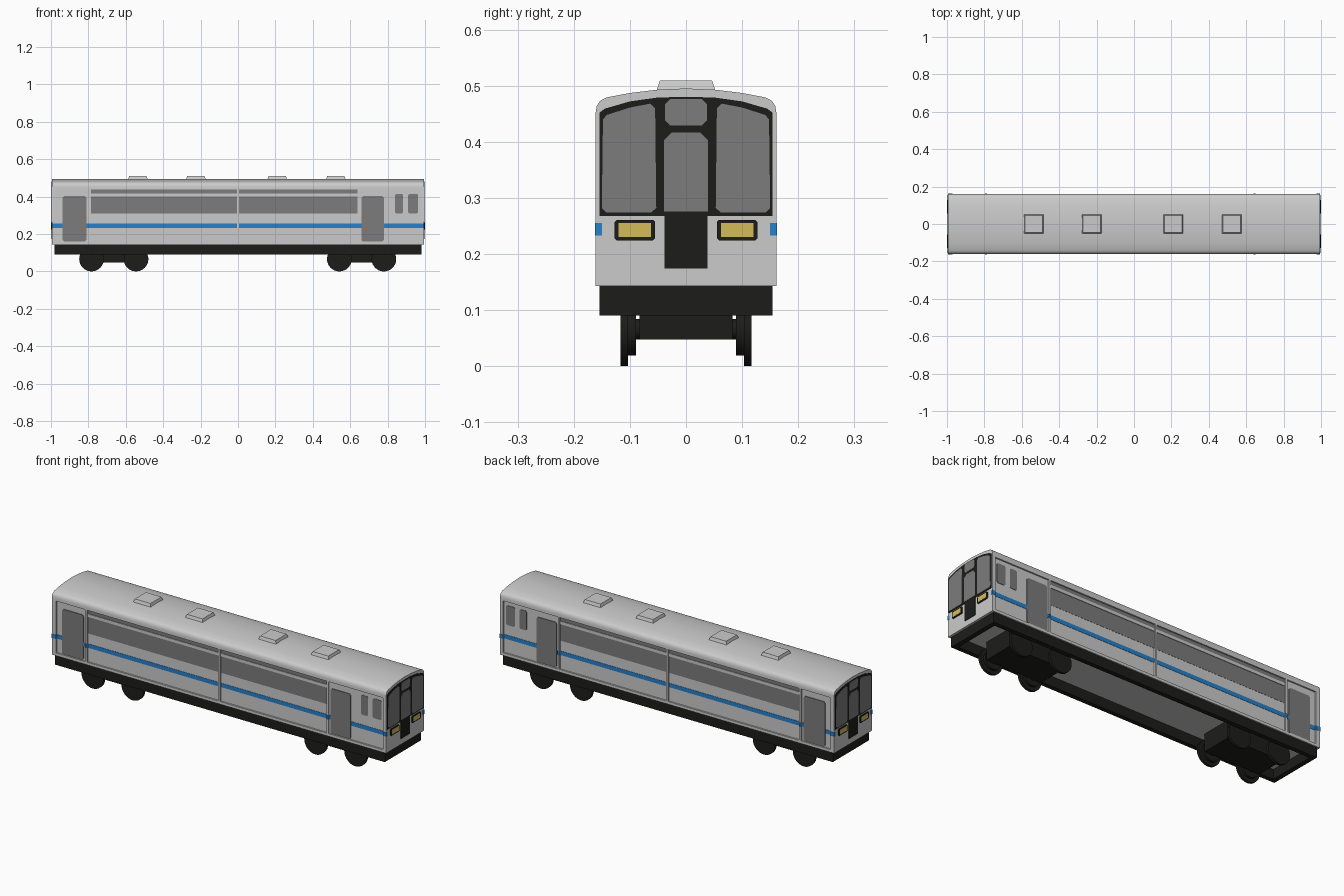
import bpy, bmesh, math
from mathutils import Vector

if "Cube" in bpy.data.objects:
    bpy.data.objects.remove(bpy.data.objects["Cube"])


def material(name, rgb):
    m = bpy.data.materials.new(name)
    m.diffuse_color = (*rgb, 1)
    m.use_nodes = True
    m.node_tree.nodes["Principled BSDF"].inputs["Base Color"].default_value = m.diffuse_color
    return m


DARK = material("dark", (0.012, 0.012, 0.01))
GLASS = material("tinted_grey", (0.2, 0.2, 0.2))
BLUE = material("blue", (0.02, 0.22, 0.6))
YELLOW = material("lamp_yellow", (0.65, 0.5, 0.1))


def prism(name, pts, axis, a, b, mat=None):
    """Extrude a 2D outline from a to b along axis x (pts = y,z) or y (pts = x,z)."""
    bm = bmesh.new()
    place = (lambda p: (a, p[0], p[1])) if axis == 'x' else (lambda p: (p[0], a, p[1]))
    face = bm.faces.new([bm.verts.new(place(p)) for p in pts])
    ext = bmesh.ops.extrude_face_region(bm, geom=[face])
    move = Vector((b - a, 0, 0)) if axis == 'x' else Vector((0, b - a, 0))
    bmesh.ops.translate(bm, vec=move, verts=[v for v in ext['geom'] if isinstance(v, bmesh.types.BMVert)])
    bmesh.ops.recalc_face_normals(bm, faces=bm.faces)
    me = bpy.data.meshes.new(name)
    bm.to_mesh(me)
    bm.free()
    ob = bpy.data.objects.new(name, me)
    bpy.context.collection.objects.link(ob)
    if mat:
        me.materials.append(mat)
    return ob


def rect(x0, x1, z0, z1, c=0.0):
    if c == 0:
        return [(x0, z0), (x1, z0), (x1, z1), (x0, z1)]
    return [(x0 + c, z0), (x1 - c, z0), (x1, z0 + c), (x1, z1 - c),
            (x1 - c, z1), (x0 + c, z1), (x0, z1 - c), (x0, z0 + c)]


def box(name, x0, x1, y0, y1, z0, z1, mat=None):
    return prism(name, rect(x0, x1, z0, z1), 'y', y0, y1, mat)


def activate(ob):
    bpy.ops.object.select_all(action='DESELECT')
    ob.select_set(True)
    bpy.context.view_layer.objects.active = ob


def smooth(ob):
    activate(ob)
    bpy.ops.object.shade_smooth_by_angle(angle=math.radians(35))


def cylinder(name, x, y, z, r, depth, mat):
    bpy.ops.mesh.primitive_cylinder_add(vertices=32, radius=r, depth=depth, location=(x, y, z),
                                        rotation=(math.pi / 2, 0, 0))
    ob = bpy.context.object
    ob.name = name
    ob.data.materials.append(mat)
    smooth(ob)


def mirrored(half):
    return half + [(-y, z) for y, z in reversed(half) if y > 0]


# Body shell with arched roof
body = prism("body", mirrored([(0.161, 0.143), (0.161, 0.452), (0.159, 0.464), (0.153, 0.473), (0.142, 0.479),
                               (0.10, 0.487), (0.05, 0.493), (0, 0.495)]), 'x', -0.994, 0.994)

# Recessed side bays, cut on both sides
BAYS = [(-0.97, -0.797), (-0.785, -0.006), (0.006, 0.64), (0.65, 0.975)]
for s in (-1, 1):
    for x0, x1 in BAYS:
        cutter = box("bay_cutter", x0, x1, s * 0.153, s * 0.2, 0.158, 0.437)
        mod = body.modifiers.new("bay", 'BOOLEAN')
        mod.operation = 'DIFFERENCE'
        mod.object = cutter
        mod.solver = 'EXACT'
        activate(body)
        bpy.ops.object.modifier_apply(modifier=mod.name)
        bpy.data.objects.remove(cutter)
smooth(body)

# Side doors, windows and stripe
DOORS = [(-0.937, -0.81), (0.66, 0.78)]
for s in (-1, 1):
    for x0, x1 in DOORS:
        prism("side_door", rect(x0, x1, 0.16, 0.402, 0.008), 'y', s * 0.15, s * 0.157, GLASS)
    for x0, x1 in BAYS[1:3]:
        box("side_window", x0, x1, s * 0.15, s * 0.154, 0.31, 0.40, GLASS)
        box("upper_window", x0, x1, s * 0.15, s * 0.154, 0.416, 0.437, GLASS)
        box("window_bar", x0, x1, s * 0.15, s * 0.157, 0.40, 0.416)
    for x0, x1 in [(0.84, 0.882), (0.91, 0.962)]:
        prism("cab_window", rect(x0, x1, 0.31, 0.415, 0.006), 'y', s * 0.15, s * 0.155, GLASS)
    for x0, x1 in BAYS:
        box("stripe", x0, x1, s * 0.15, s * 0.1545, 0.233, 0.255, BLUE)
    for x0, x1 in [(-0.995, -0.97), (0.64, 0.65), (-0.797, -0.785), (0.975, 0.995)]:
        box("stripe_post", x0, x1, s * 0.15, s * 0.162, 0.233, 0.255, BLUE)

# Cab ends
SCREEN = mirrored([(0.154, 0.268), (0.154, 0.452), (0.145, 0.459), (0.10, 0.472), (0.05, 0.479), (0, 0.48)])
PANE = [(0.062, 0.274), (0.142, 0.274), (0.15, 0.282), (0.148, 0.44), (0.141, 0.448), (0.10, 0.461),
        (0.064, 0.468), (0.055, 0.46), (0.053, 0.282)]
for e in (-1, 1):
    prism("windscreen_frame", SCREEN, 'x', e * 0.99, e * 0.9965, DARK)
    prism("end_door_panel", rect(-0.038, 0.038, 0.174, 0.27), 'x', e * 0.99, e * 0.9965, DARK)
    prism("end_door_window", [(-0.039, 0.276), (0.039, 0.276), (0.039, 0.403), (0.025, 0.417),
                              (-0.025, 0.417), (-0.039, 0.403)], 'x', e * 0.99, e * 0.998, GLASS)
    prism("top_window", rect(-0.037, 0.037, 0.429, 0.476, 0.009), 'x', e * 0.99, e * 0.998, GLASS)
    for s in (-1, 1):
        prism("windscreen", [(s * y, z) for y, z in PANE], 'x', e * 0.99, e * 0.998, GLASS)
        y0, y1 = sorted((s * 0.055, s * 0.127))
        prism("headlight_bezel", rect(y0, y1, 0.224, 0.261, 0.004), 'x', e * 0.99, e * 0.999, DARK)
        prism("headlight", rect(y0 + 0.007, y1 - 0.007, 0.23, 0.255), 'x', e * 0.99, e, YELLOW)

# Roof vents with sloped edges
for x in (-0.535, -0.225, 0.21, 0.523):
    vent = box("roof_vent", x - 0.054, x + 0.054, -0.054, 0.054, 0.487, 0.509)
    for v in vent.data.vertices:
        if v.co.z > 0.5:
            v.co.x = x + (v.co.x - x) * 0.86
            v.co.y *= 0.86

# Open skirt frame under the floor
for s in (-1, 1):
    box("side_skirt", -0.981, 0.981, s * 0.13, s * 0.154, 0.09, 0.1435, DARK)
    x0, x1 = sorted((s * 0.955, s * 0.981))
    box("end_skirt", x0, x1, -0.13, 0.13, 0.09, 0.1435, DARK)

# Bogies, axles and wheels
for c in (-0.664, 0.661):
    box("bogie_frame", c - 0.165, c + 0.165, -0.083, 0.083, 0.048, 0.1435, DARK)
    for dx in (-0.119, 0.119):
        cylinder("axle", c + dx, 0, 0.066, 0.018, 0.19, DARK)
        for s in (-1, 1):
            cylinder("wheel", c + dx, s * 0.11, 0.066, 0.066, 0.014, DARK)
            cylinder("wheel_hub", c + dx, s * 0.0965, 0.066, 0.047, 0.014, DARK)
